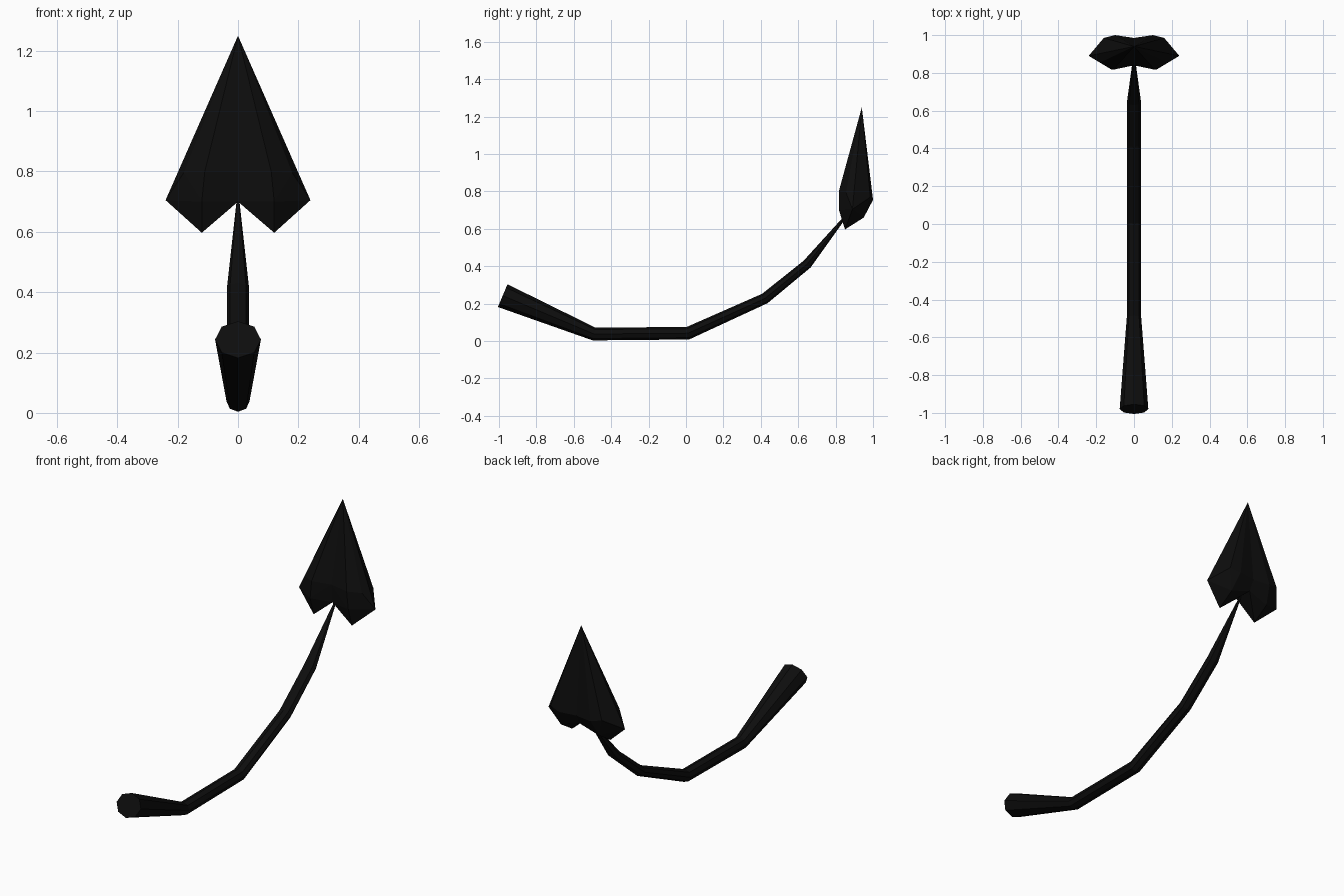
import bpy, bmesh, math
from mathutils import Vector

if "Cube" in bpy.data.objects:
    bpy.data.objects.remove(bpy.data.objects["Cube"])

black = bpy.data.materials.new("matte black")
black.diffuse_color = (0.004, 0.004, 0.004, 1)
black.use_nodes = True
black.node_tree.nodes["Principled BSDF"].inputs["Base Color"].default_value = black.diffuse_color


def finish(bm, name):
    bmesh.ops.recalc_face_normals(bm, faces=bm.faces)
    mesh = bpy.data.meshes.new(name)
    bm.to_mesh(mesh)
    bm.free()
    mesh.materials.append(black)
    obj = bpy.data.objects.new(name, mesh)
    bpy.context.collection.objects.link(obj)
    return obj


# Tail: octagonal rings swept along a curve (y, z, half width, half height)
path = [(-0.98, 0.243, 0.076, 0.066), (-0.492, 0.038, 0.038, 0.035),
        (0.01, 0.042, 0.037, 0.034), (0.422, 0.228, 0.037, 0.029),
        (0.648, 0.412, 0.037, 0.026), (0.88, 0.70, 0.005, 0.004)]
SIDES = 8
bm = bmesh.new()
rings = []
for i, (y, z, w, h) in enumerate(path):
    a, b = path[max(i - 1, 0)], path[min(i + 1, len(path) - 1)]
    t = Vector((b[0] - a[0], b[1] - a[1])).normalized()
    ring = []
    for k in range(SIDES):
        ang = 2 * math.pi * k / SIDES
        s = h * math.sin(ang)
        ring.append(bm.verts.new((w * math.cos(ang), y - t.y * s, z + t.x * s)))
    rings.append(ring)
for r0, r1 in zip(rings, rings[1:]):
    for k in range(SIDES):
        n = (k + 1) % SIDES
        bm.faces.new((r0[k], r0[n], r1[n], r1[k]))
bm.faces.new(rings[0])
bm.faces.new(rings[-1])
finish(bm, "tail")

# Arrowhead: one convex faceted lobe, mirrored across x = 0
lobe = [(0, 0.94, 1.25),                                              # tip
        (0, 0.84, 0.80), (0, 0.845, 0.70), (0, 0.955, 0.70), (0, 0.985, 0.755),  # middle
        (0.11, 0.817, 0.80), (0.18, 0.855, 0.795), (0.24, 0.89, 0.705),  # front rim, barb
        (0.16, 0.985, 0.77), (0.10, 1.0, 0.755),                      # back rim
        (0.12, 0.818, 0.70), (0.12, 0.85, 0.597), (0.12, 0.95, 0.66)]  # underside
bm = bmesh.new()
for p in lobe:
    bm.verts.new(p)
hull = bmesh.ops.convex_hull(bm, input=bm.verts)
loose = [v for v in bm.verts if not v.link_faces]
bmesh.ops.delete(bm, geom=loose, context='VERTS')
bmesh.ops.recalc_face_normals(bm, faces=bm.faces)
inner = [f for f in bm.faces if all(abs(v.co.x) < 1e-5 for v in f.verts)]
bmesh.ops.delete(bm, geom=inner, context='FACES')
both = bmesh.ops.mirror(bm, geom=bm.verts[:] + bm.edges[:] + bm.faces[:],
                        axis='X', merge_dist=0.0001)
bmesh.ops.remove_doubles(bm, verts=bm.verts, dist=0.0001)
finish(bm, "arrowhead")
